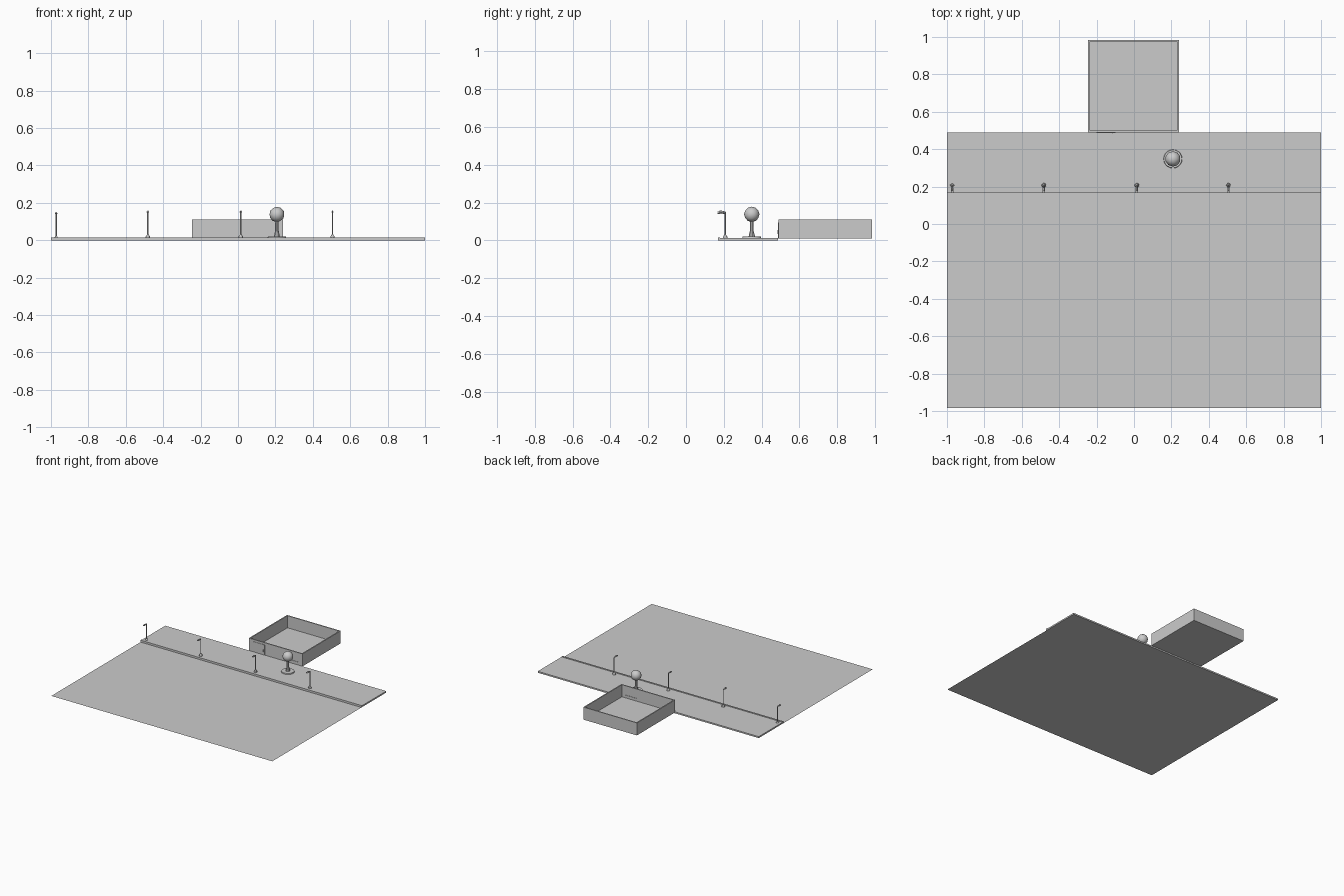
import bpy
from mathutils import Vector

if "Cube" in bpy.data.objects:
    bpy.data.objects.remove(bpy.data.objects["Cube"])


def box(name, x0, x1, y0, y1, z0, z1):
    bpy.ops.mesh.primitive_cube_add(size=1, location=((x0+x1)/2, (y0+y1)/2, (z0+z1)/2))
    o = bpy.context.object
    o.name = name
    o.scale = (x1-x0, y1-y0, z1-z0)
    return o


def cone(name, x, y, z0, z1, r0, r1, n=12):
    bpy.ops.mesh.primitive_cone_add(vertices=n, radius1=r0, radius2=r1, depth=z1-z0,
                                    location=(x, y, (z0+z1)/2))
    o = bpy.context.object
    o.name = name
    bpy.ops.object.shade_smooth_by_angle()
    return o


def rod(name, a, b, r, n=8):
    a, b = Vector(a), Vector(b)
    bpy.ops.mesh.primitive_cylinder_add(vertices=n, radius=r, depth=(b-a).length, location=(a+b)/2)
    o = bpy.context.object
    o.name = name
    o.rotation_euler = (b-a).to_track_quat('Z', 'Y').to_euler()
    return o


# Road: single flat sheet
bpy.ops.mesh.primitive_plane_add(size=1, location=(0, -0.4075, 0))
road = bpy.context.object
road.name = "road"
road.scale = (2, 1.155, 1)

# Pavement and raised kerb
box("pavement", -1, 1, 0.18, 0.488, 0, 0.012)
box("kerb", -1, 1, 0.168, 0.18, 0, 0.016)

# Roofless building: floor, side and back walls
X0, X1, Y0, Y1, Z0, Z1, T = -0.245, 0.24, 0.49, 0.985, 0.01, 0.112, 0.009
box("floor", X0, X1, Y0, Y1, Z0, Z0+0.003)
box("left_wall", X0, X0+T, Y0, Y1, Z0, Z1)
box("right_wall", X1-T, X1, Y0, Y1, Z0, Z1)
box("back_wall", X0+T, X1-T, Y1-T, Y1, Z0, Z1)

# Front wall in segments around the window
WX0, WX1, WZ0, WZ1 = 0.1, 0.2, 0.035, 0.095
box("front_wall_left", X0+T, WX0, Y0, Y0+T, Z0, Z1)
box("front_wall_right", WX1, X1-T, Y0, Y0+T, Z0, Z1)
box("window_sill_wall", WX0, WX1, Y0, Y0+T, Z0, WZ0)
box("window_lintel", WX0, WX1, Y0, Y0+T, WZ1, Z1)
box("window_glass", WX0, WX1, Y0+0.003, Y0+0.006, WZ0, WZ1)

# Door panel and handle
box("door", -0.2, -0.1, Y0-0.003, Y0, Z0, 0.095)
box("door_handle", -0.115, -0.111, Y0-0.007, Y0-0.003, 0.035, 0.055)

# Street lamps along the kerb
for i, x in enumerate((-0.972, -0.482, 0.015, 0.505)):
    d = -0.008 if i == 0 else 0
    cone("lamp_base", x, 0.207, 0.012+d, 0.022+d, 0.012, 0.011)
    cone("lamp_collar", x, 0.207, 0.022+d, 0.032+d, 0.009, 0.004)
    rod("lamp_post", (x, 0.207, 0.03+d), (x, 0.207, 0.15+d), 0.0035)
    rod("lamp_arm", (x, 0.209, 0.149+d), (x, 0.178, 0.157+d), 0.003)
    box("lamp_head", x-0.006, x+0.006, 0.166, 0.195, 0.148+d, 0.154+d)

# Round tree in a planter
tx, ty = 0.208, 0.348
cone("planter", tx, ty, 0.012, 0.02, 0.05, 0.048, 20)
cone("trunk_flare", tx, ty, 0.02, 0.05, 0.017, 0.01, 10)
cone("trunk", tx, ty, 0.05, 0.115, 0.01, 0.009, 10)
bpy.ops.mesh.primitive_ico_sphere_add(subdivisions=2, radius=0.041, location=(tx, ty, 0.138))
bpy.context.object.name = "foliage"
bpy.ops.object.shade_smooth()
